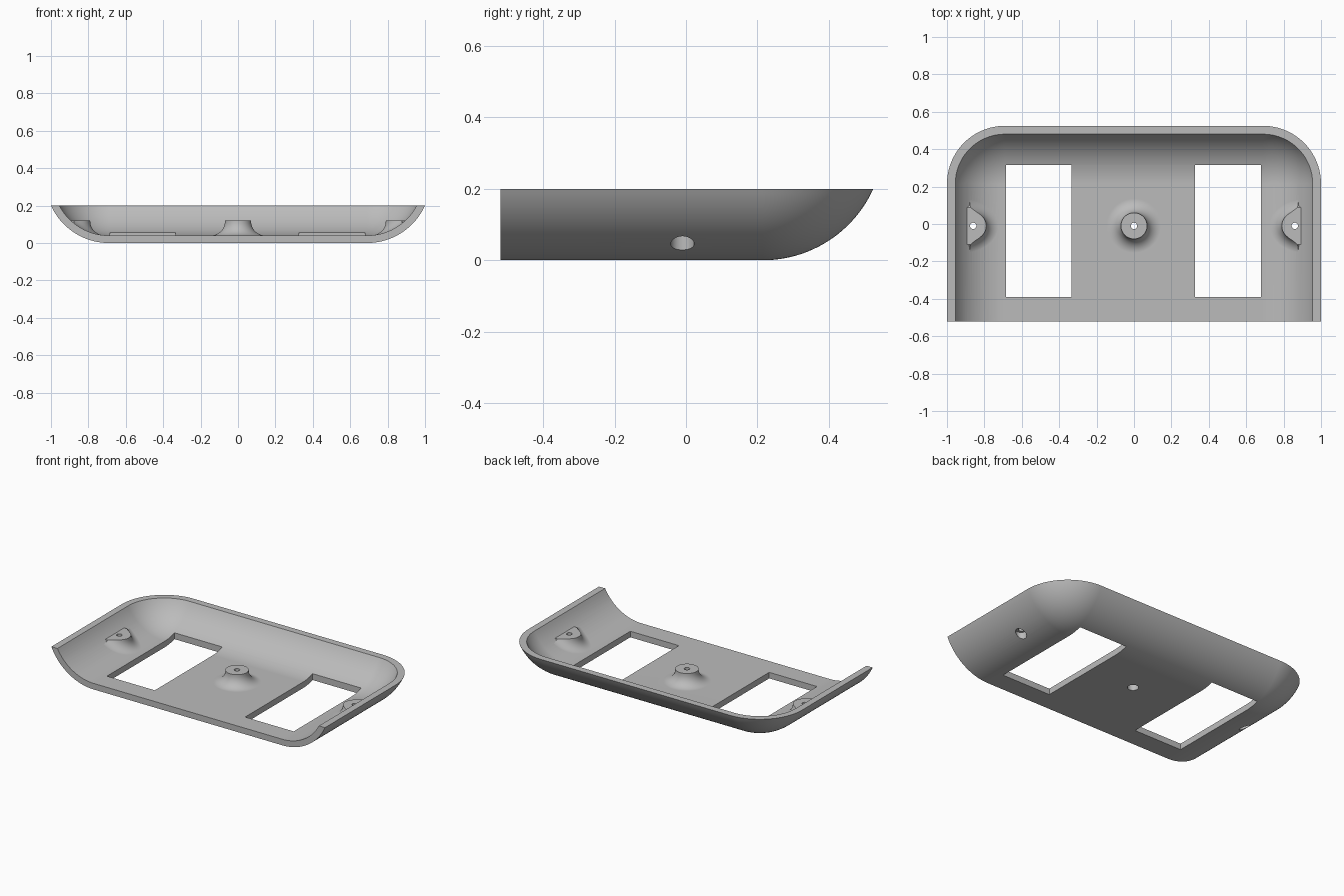
import bpy, bmesh, math
from mathutils import Vector

if "Cube" in bpy.data.objects:
    bpy.data.objects.remove(bpy.data.objects["Cube"])

CORE_X, CORE_Y, FRONT_Y = 0.69, 0.215, -0.52   # flat floor limits and open front
R_OUT, R_IN, RIM = 0.34, 0.30, 0.2             # wall radii and rim height
BOSS_R, BOSS_TOP, FILLET, BOSS_Y = 0.07, 0.12, 0.075, -0.01

grey = bpy.data.materials.new("plain grey")
grey.use_nodes = True
grey.diffuse_color = (0.5, 0.5, 0.5, 1)
grey.node_tree.nodes["Principled BSDF"].inputs["Base Color"].default_value = (0.5, 0.5, 0.5, 1)


def loft(name, loops):
    """Closed solid through a stack of equal-length loops."""
    bm = bmesh.new()
    rings = [[bm.verts.new(p) for p in loop] for loop in loops]
    n = len(rings[0])
    for a, b in zip(rings, rings[1:]):
        for i in range(n):
            j = (i + 1) % n
            bm.faces.new((a[i], a[j], b[j], b[i]))
    bm.faces.new(rings[0])
    bm.faces.new(rings[-1])
    bmesh.ops.remove_doubles(bm, verts=bm.verts, dist=1e-5)
    bmesh.ops.recalc_face_normals(bm, faces=bm.faces)
    mesh = bpy.data.meshes.new(name)
    bm.to_mesh(mesh)
    bm.free()
    mesh.materials.append(grey)
    ob = bpy.data.objects.new(name, mesh)
    bpy.context.collection.objects.link(ob)
    return ob


def cut(target, cutter):
    mod = target.modifiers.new("cut", 'BOOLEAN')
    mod.operation, mod.solver, mod.object = 'DIFFERENCE', 'EXACT', cutter
    bpy.context.view_layer.objects.active = target
    bpy.ops.object.modifier_apply(modifier=mod.name)
    bpy.data.objects.remove(cutter)


def outline(d, z, front):
    """Plan outline grown by d, with rounded back corners and a straight front."""
    pts = [Vector((CORE_X + d, front, z))]
    for side, start in ((1, 0), (-1, 90)):
        for i in range(25):
            a = math.radians(start + 90 * i / 24)
            pts.append(Vector((side * CORE_X + d * math.cos(a), CORE_Y + d * math.sin(a), z)))
    return pts + [Vector((-CORE_X - d, front, z))]


def bowl(name, r, top, front):
    """Rounded solid whose wall rises along an arc of radius r."""
    end = math.acos((R_OUT - top) / r)
    steps = [end * i / 24 for i in range(25)]
    return loft(name, [outline(r * math.sin(a), R_OUT - r * math.cos(a), front) for a in steps])


def boss(name, x, side, start, stop):
    """Flared screw post, filleted onto the floor or the curved wall."""
    count, steps, off = 64, 10, R_IN - FILLET
    closed = stop - start >= 360
    columns = []
    for k in range(count if closed else count + 1):
        t = math.radians(start + (stop - start) * k / count)
        out = Vector((math.cos(t), math.sin(t), 0))
        c = Vector((x, BOSS_Y, 0)) + out * (BOSS_R + FILLET)
        lean = math.asin(max(c.x - CORE_X, 0) / off)
        c.z = R_OUT - off * math.cos(lean)
        wall = Vector((math.sin(lean), 0, -math.cos(lean)))
        at = lambda f: c + FILLET * (-out).slerp(wall, f)
        # trim the fillet arc at the flat top of the post
        lo, hi = 0.0, 1.0
        if c.z > BOSS_TOP:
            for _ in range(30):
                mid = (lo + hi) / 2
                lo, hi = (mid, hi) if at(mid).z > BOSS_TOP else (lo, mid)
        arc = [at(lo + (1 - lo) * i / steps) for i in range(steps + 1)]
        cap = Vector((arc[0].x, arc[0].y, BOSS_TOP))
        base = arc[-1] + wall * 0.003
        columns.append([cap] + arc + [base, Vector((base.x, base.y, -0.1))])
    if not closed:
        # bury the outer edge of the post in the wall
        rows = len(columns[0])
        for tip in (columns[-1][0].y, columns[0][0].y):
            columns.append([Vector((0.93, tip, BOSS_TOP - 0.22 * i / (rows - 1))) for i in range(rows)])
    loops = [[Vector((p.x * side, p.y, p.z)) for p in row] for row in zip(*columns)]
    return loft(name, loops)


def screw_hole(x):
    """Wide bore from below, narrow bore through the top."""
    profile = ((0.033, -0.1), (0.033, 0.075), (0.017, 0.075), (0.017, 0.3))
    angles = [math.tau * i / 32 for i in range(32)]
    return loft("hole_cutter", [[Vector((x + r * math.cos(a), BOSS_Y + r * math.sin(a), z))
                                 for a in angles] for r, z in profile])


def window(x0, x1, y0, y1):
    return loft("window_cutter", [[Vector((x, y, z)) for x, y in
                                   ((x0, y0), (x1, y0), (x1, y1), (x0, y1))] for z in (-0.1, 0.3)])


# Hollow space, with the screw posts left standing in it
cavity = bowl("cavity", R_IN, 0.28, -0.6)
cut(cavity, boss("centre_post", 0, 1, 0, 360))
for side in (1, -1):
    cut(cavity, boss("side_post", 0.86, side, 102, 258))

# Tray shell
tray = bowl("tray_shell", R_OUT, RIM, FRONT_Y)
cut(tray, cavity)

# Floor windows and screw holes
cut(tray, window(-0.685, -0.335, -0.39, 0.315))
cut(tray, window(0.325, 0.68, -0.39, 0.315))
for x in (-0.86, 0, 0.86):
    cut(tray, screw_hole(x))

bpy.ops.object.select_all(action='DESELECT')
tray.select_set(True)
bpy.context.view_layer.objects.active = tray
bpy.ops.object.shade_smooth_by_angle(angle=math.radians(30))
normals = tray.modifiers.new("even_shading", 'WEIGHTED_NORMAL')
normals.keep_sharp = True
